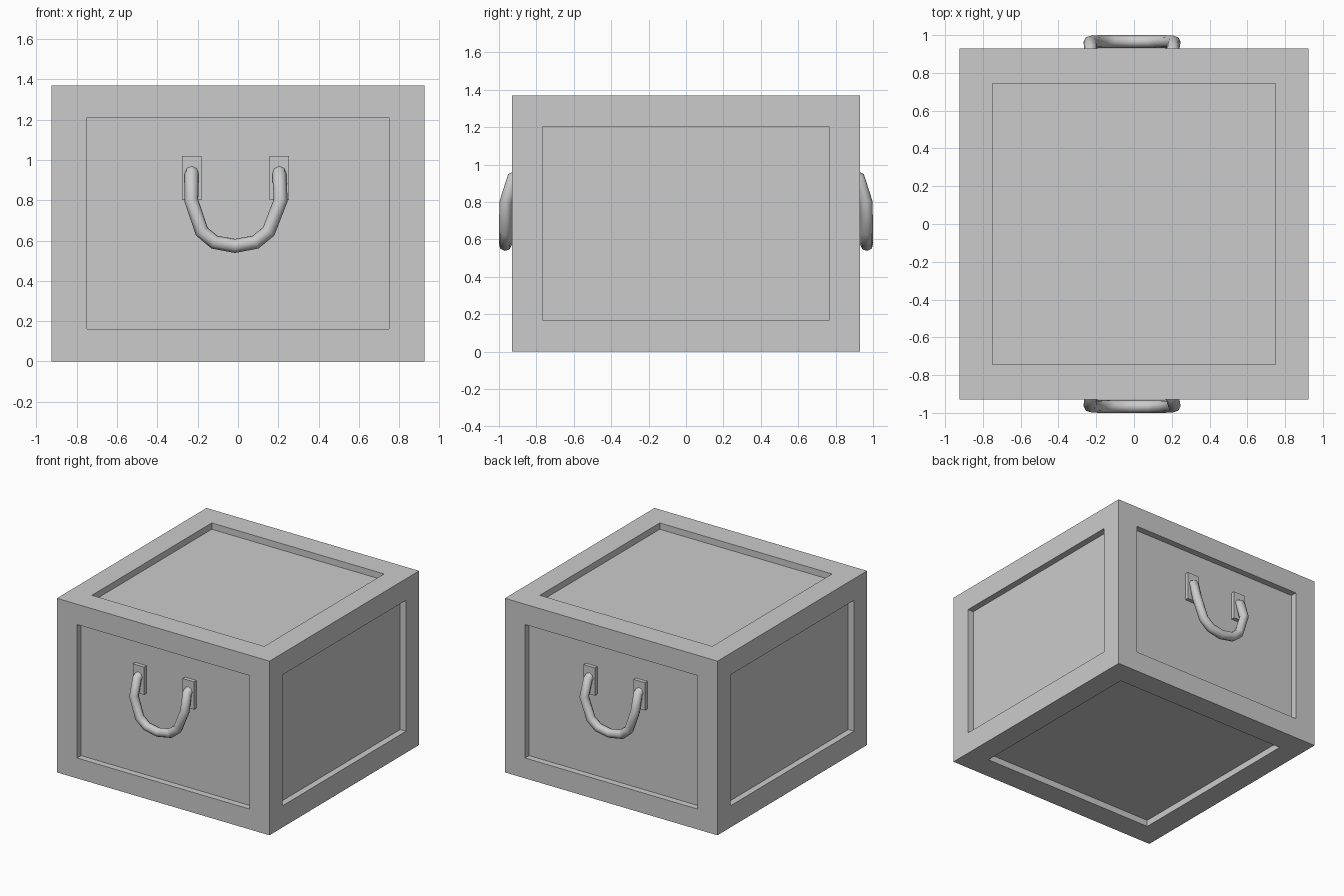
import bpy, bmesh
from mathutils import Vector

if "Cube" in bpy.data.objects:
    bpy.data.objects.remove(bpy.data.objects["Cube"])

HALF = Vector((0.925, 0.93, 0.685))
MID = Vector((0, 0, 0.685))
DEPTH = 0.05


def add_mesh(name, bm):
    mesh = bpy.data.meshes.new(name)
    bm.to_mesh(mesh)
    bm.free()
    ob = bpy.data.objects.new(name, mesh)
    bpy.context.collection.objects.link(ob)
    return ob


def box_mesh(half, mid):
    bm = bmesh.new()
    bmesh.ops.create_cube(bm, size=2)
    for v in bm.verts:
        v.co = Vector([c * h for c, h in zip(v.co, half)]) + mid
    bm.normal_update()
    return bm


# Crate body: a recessed panel in each of the six sides
panel_half = {0: (None, 0.767, 0.515), 1: (0.75, None, 0.525), 2: (0.75, 0.745, None)}
bm = box_mesh(HALF, MID)
for face in list(bm.faces):
    axis = max(range(3), key=lambda i: abs(face.normal[i]))
    bmesh.ops.inset_individual(bm, faces=[face], thickness=0.17)
    for v in face.verts:
        for i, h in enumerate(panel_half[axis]):
            if h is not None:
                v.co[i] = MID[i] + (h if v.co[i] > MID[i] else -h)
    rim = bmesh.ops.extrude_discrete_faces(bm, faces=[face])["faces"][0]
    n = rim.normal.copy()
    bmesh.ops.translate(bm, vec=-n * DEPTH, verts=rim.verts)
bmesh.ops.recalc_face_normals(bm, faces=bm.faces)
add_mesh("crate_body", bm)

# Handle centre line as (x, distance from middle, z)
PATH = [(-0.23, 0.89, 0.94), (-0.23, 0.925, 0.925), (-0.232, 0.962, 0.80),
        (-0.18, 0.966, 0.645), (-0.117, 0.966, 0.592), (-0.015, 0.966, 0.573),
        (0.087, 0.966, 0.592), (0.152, 0.966, 0.645), (0.212, 0.962, 0.80),
        (0.205, 0.925, 0.925), (0.205, 0.89, 0.94)]

for side, label in ((-1, "front"), (1, "back")):
    # Mounting plates
    for x, end in ((-0.23, "left"), (0.205, "right")):
        plate = box_mesh((0.049, 0.02, 0.109), Vector((x, side * 0.89, 0.911)))
        add_mesh(f"{label}_{end}_handle_plate", plate)
    # Bent bar handle
    curve = bpy.data.curves.new(f"{label}_handle", "CURVE")
    curve.dimensions = "3D"
    curve.bevel_depth = 0.035
    curve.bevel_resolution = 2
    curve.use_fill_caps = True
    spline = curve.splines.new("POLY")
    spline.points.add(len(PATH) - 1)
    for p, (x, y, z) in zip(spline.points, PATH):
        p.co = (x, side * y, z, 1)
    spline.use_smooth = True
    ob = bpy.data.objects.new(f"{label}_handle", curve)
    bpy.context.collection.objects.link(ob)
